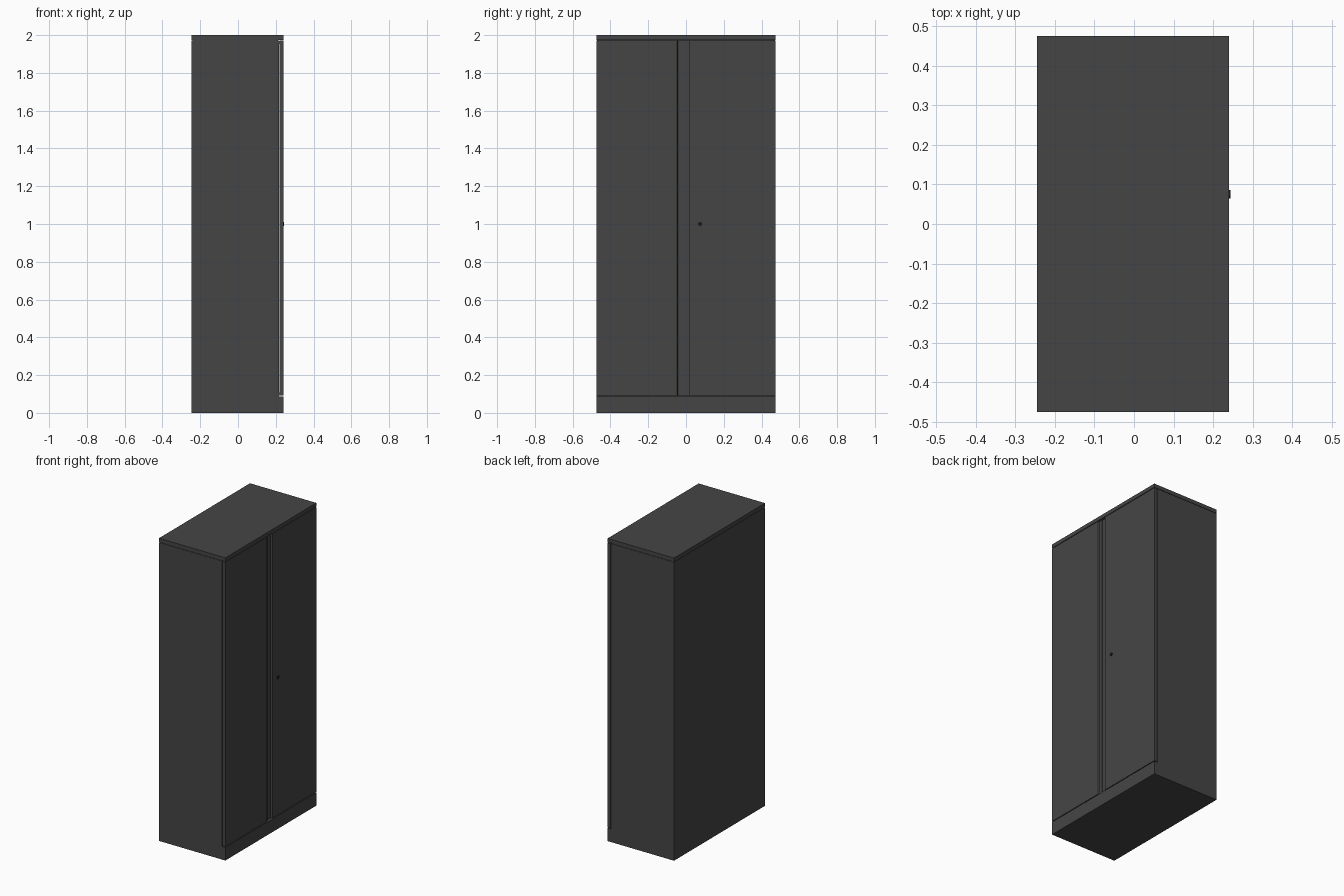
import bpy
import bmesh
from math import pi
from mathutils import Matrix

if "Cube" in bpy.data.objects:
    bpy.data.objects.remove(bpy.data.objects["Cube"])

X0, X1, W = -0.245, 0.24, 0.475   # back, door front, half width


def mesh_object(name, bm, colour):
    me = bpy.data.meshes.new(name)
    bm.to_mesh(me)
    bm.free()
    ob = bpy.data.objects.new(name, me)
    bpy.context.collection.objects.link(ob)
    me.materials.append(colour)
    return ob


def material(name, rgb):
    m = bpy.data.materials.new(name)
    m.diffuse_color = (*rgb, 1)
    m.use_nodes = True
    m.node_tree.nodes["Principled BSDF"].inputs["Base Color"].default_value = m.diffuse_color
    return m


def box(name, x, y, z, colour):
    bm = bmesh.new()
    bmesh.ops.create_cube(bm, size=1)
    for v in bm.verts:
        v.co = [a[0] if c < 0 else a[1] for a, c in zip((x, y, z), v.co)]
    return mesh_object(name, bm, colour)


def extrusion(name, profile, z, colour):
    bm = bmesh.new()
    face = bm.faces.new([bm.verts.new((x, y, z[0])) for x, y in profile])
    out = bmesh.ops.extrude_face_region(bm, geom=[face])
    for v in out["geom"]:
        if isinstance(v, bmesh.types.BMVert):
            v.co.z = z[1]
    bmesh.ops.recalc_face_normals(bm, faces=bm.faces)
    return mesh_object(name, bm, colour)


steel = material("dark_steel", (0.06, 0.06, 0.06))
black = material("lock_black", (0.01, 0.01, 0.01))

# Carcass: base, body, plinth and top
box("base_panel", (X0, X1), (-W, W), (0, 0.035), steel)
box("carcass", (X0, 0.216), (-W, W), (0.035, 1.972), steel)
box("plinth", (0.216, X1), (-W, W), (0.035, 0.086), steel)
box("top_panel", (X0, X1), (-W, W), (1.975, 2.0), steel)
box("top_seam", (X0 + 0.003, 0.213), (-W + 0.003, W - 0.003), (1.972, 1.975), steel)

# Doors standing clear of the carcass; the left one has a stepped grip edge
door_z = (0.091, 1.971)
back = 0.221
extrusion("left_door", [(back, -W), (X1, -W), (X1, -0.047), (0.232, -0.043),
                        (0.232, -0.022), (back, -0.022)], door_z, steel)
box("right_door", (back, X1), (0.017, W), door_z, steel)
box("centre_strip", (back, 0.227), (-0.022, 0.017), door_z, steel)

# Hidden hinges joining each door to the carcass
for side, y in (("left", -0.46), ("right", 0.46)):
    for i, z in enumerate((0.1, 1.962)):
        box(f"{side}_hinge_{i}", (0.215, 0.222), (y - 0.01, y + 0.01),
            (z - 0.008, z + 0.008), steel)

# Round lock on the right door
bm = bmesh.new()
bmesh.ops.create_cone(bm, cap_ends=True, segments=24, radius1=0.011, radius2=0.011, depth=0.006,
                      matrix=Matrix.Translation((0.2405, 0.075, 1.0)) @ Matrix.Rotation(pi / 2, 4, 'Y'))
lock = mesh_object("lock", bm, black)
bpy.context.view_layer.objects.active = lock
lock.select_set(True)
bpy.ops.object.shade_smooth_by_angle()
